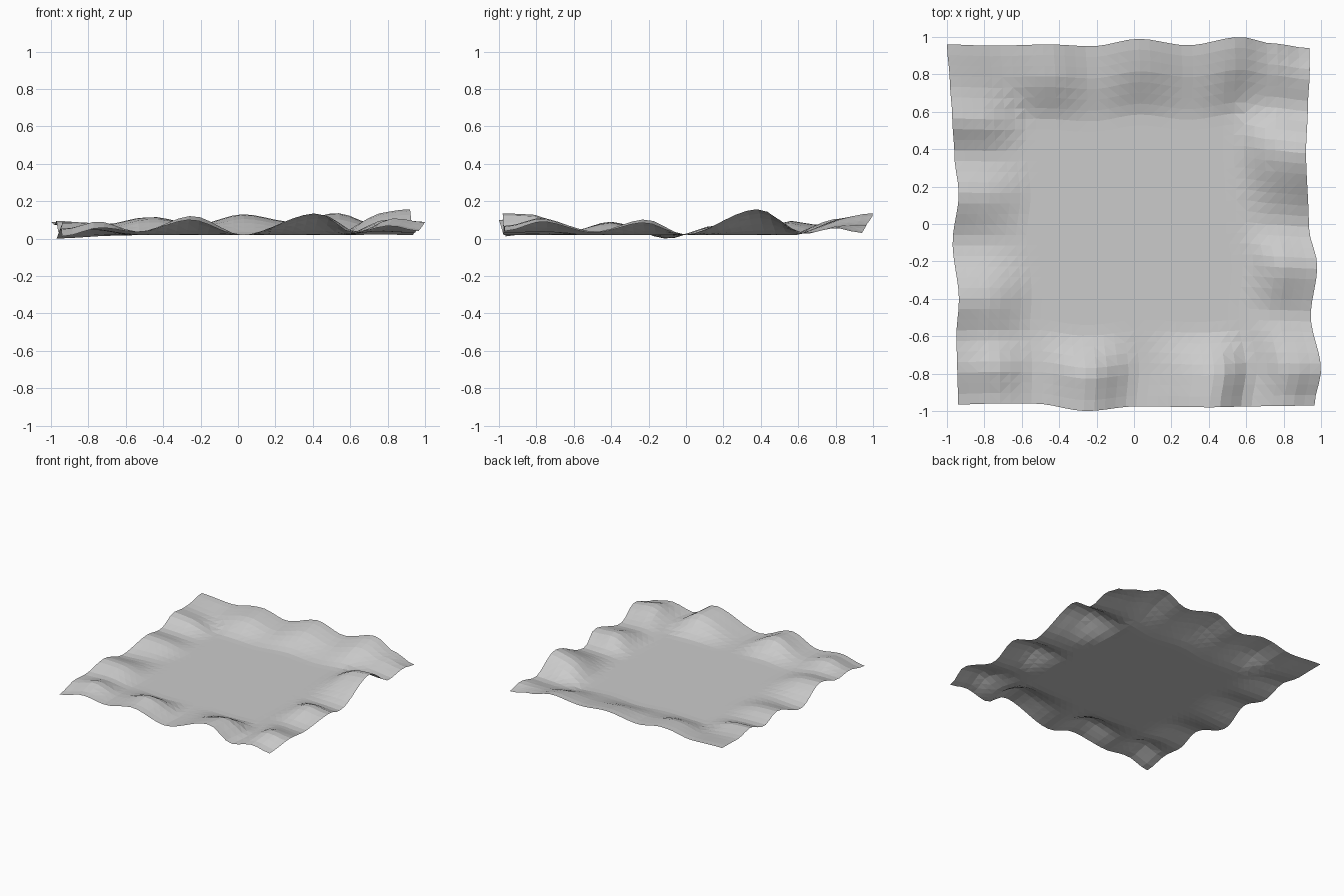
import bpy, bmesh

if "Cube" in bpy.data.objects:
    bpy.data.objects.remove(bpy.data.objects["Cube"])

BASE = 0.018      # height of the flat middle
N = 34            # cells per side
START = 0.56      # where the ripples begin
CREST = 0.62      # where along the ripple band the crest control sits

# Per edge: (position along edge, outline distance, crest height, rim height)
FRONT = [(-1, .965, .02, .012), (-.8, .96, .115, .078), (-.57, .96, .04, .035),
         (-.28, 1.0, .13, .10), (0, .975, .02, .018), (.43, .98, .125, .135),
         (.64, .975, .035, .03), (.86, .972, .10, .075), (1, .97, .07, .04)]
BACK = [(-1, .96, .07, .09), (-.75, .953, .065, .085), (-.43, .96, .10, .115),
        (-.2, .95, .06, .075), (.06, .99, .095, .13), (.33, .955, .06, .09),
        (.62, 1.0, .10, .145), (.8, .965, .06, .09), (1, .94, .05, .03)]
LEFT = [(-1, .94, .02, .012), (-.8, .945, .085, .07), (-.62, .95, .05, .045),
        (-.42, .936, .08, .09), (-.1, .97, .012, .0), (.17, .937, .06, .07),
        (.38, .96, .025, .03), (.6, .972, .085, .10), (.8, .985, .05, .075),
        (1, 1.0, .07, .09)]
RIGHT = [(-1, .965, .07, .04), (-.8, 1.0, .14, .105), (-.5, .945, .04, .03),
         (-.22, .98, .11, .085), (0, .935, .022, .02), (.42, .92, .125, .157),
         (.68, .93, .03, .022), (.87, .94, .065, .065), (1, .937, .05, .03)]


def ease(t):
    t = max(0.0, min(1.0, t))
    return t * t * (3 - 2 * t)


def sample(table, s):
    """Smoothly interpolate an edge table at position s."""
    for a, b in zip(table, table[1:]):
        if s <= b[0]:
            k = ease((s - a[0]) / (b[0] - a[0]))
            return [p + (q - p) * k for p, q in zip(a[1:], b[1:])]
    return list(table[-1][1:])


def band(u):
    """0 in the flat middle, 1 at the rim."""
    return max(0.0, (abs(u) - START) / (1 - START))


def lift(t, crest, rim):
    """Cross-section of one ripple, from the flat middle out to the rim."""
    c, r = crest - BASE, rim - BASE
    k = ease((t - CREST * 0.6) / (1 - CREST * 0.6))
    return ease(t / CREST) * (c + (r - c) * k)


def point(u, v):
    l, r = sample(LEFT, v), sample(RIGHT, v)
    f, b = sample(FRONT, u), sample(BACK, u)
    x = -l[0] + (l[0] + r[0]) * (u + 1) / 2
    y = -f[0] + (f[0] + b[0]) * (v + 1) / 2
    tx, ty = band(u), band(v)
    hx = lift(tx, *(l if u < 0 else r)[1:])
    hy = lift(ty, *(f if v < 0 else b)[1:])
    # blend the two edges near the corners
    z = BASE + (hx * tx + hy * ty) / (tx + ty) if tx + ty > 0 else BASE
    return x, y, max(z, 0.0)


# Rippled cloth sheet
bm = bmesh.new()
grid = [[bm.verts.new(point(-1 + 2 * i / N, -1 + 2 * j / N))
         for i in range(N + 1)] for j in range(N + 1)]
for j in range(N):
    for i in range(N):
        bm.faces.new((grid[j][i], grid[j][i + 1],
                      grid[j + 1][i + 1], grid[j + 1][i]))
bmesh.ops.triangulate(bm, faces=bm.faces[:])
mesh = bpy.data.meshes.new("cloth_sheet")
bm.to_mesh(mesh)
bm.free()

cloth = bpy.data.objects.new("cloth_sheet", mesh)
bpy.context.collection.objects.link(cloth)

# Plain light grey cloth
mat = bpy.data.materials.new("light_grey_cloth")
mat.diffuse_color = (0.6, 0.6, 0.6, 1)
mat.use_nodes = True
mat.node_tree.nodes["Principled BSDF"].inputs["Base Color"].default_value = mat.diffuse_color
mesh.materials.append(mat)
